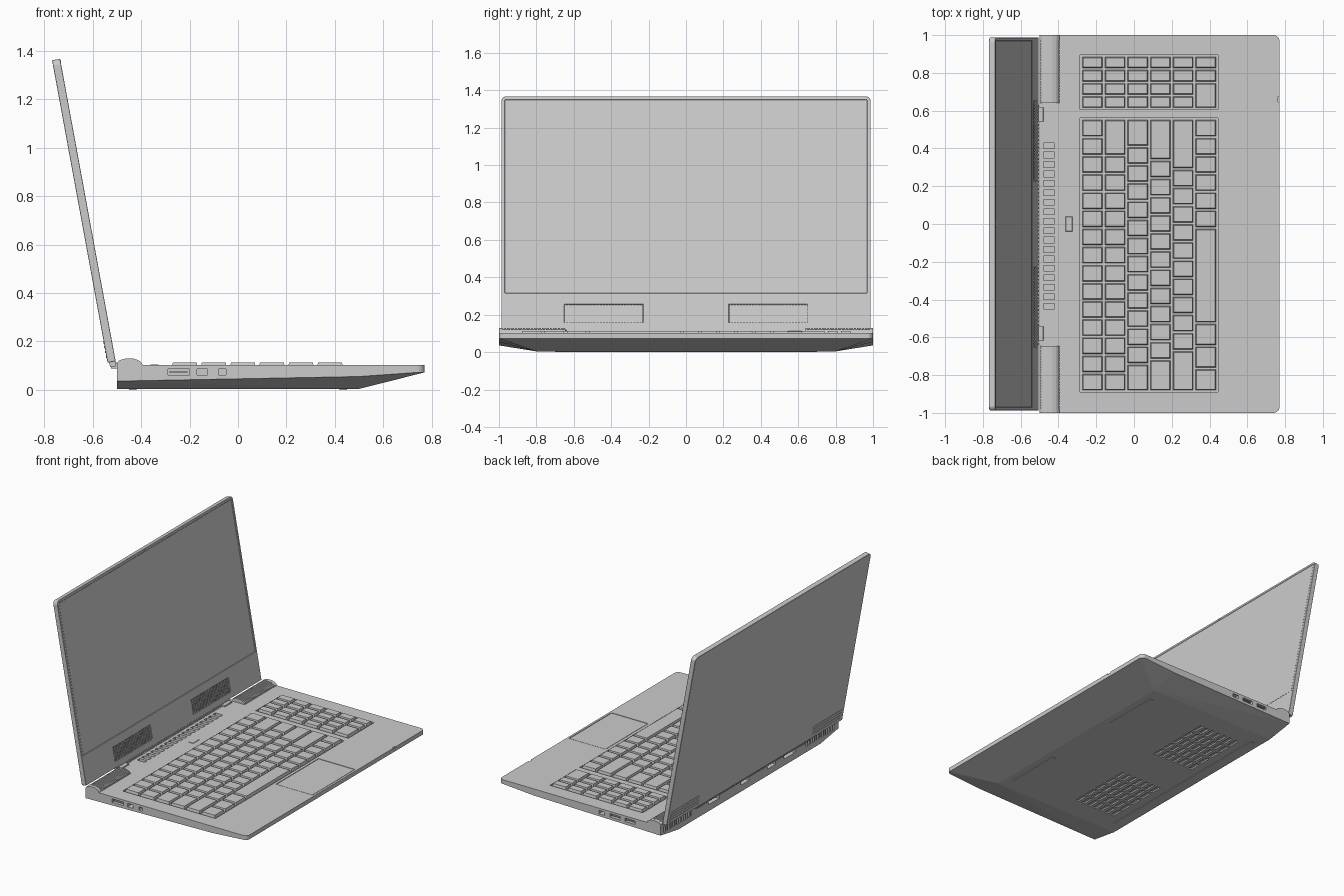
import bpy, bmesh, math
from mathutils import Matrix, Vector

if "Cube" in bpy.data.objects:
    bpy.data.objects.remove(bpy.data.objects["Cube"])

DECK = 0.102


def finish(bm, name, matrix=None, bevel=0):
    bmesh.ops.recalc_face_normals(bm, faces=bm.faces)
    me = bpy.data.meshes.new(name)
    bm.to_mesh(me)
    bm.free()
    ob = bpy.data.objects.new(name, me)
    bpy.context.collection.objects.link(ob)
    if matrix:
        ob.matrix_world = matrix
    if bevel:
        m = ob.modifiers.new("bevel", 'BEVEL')
        m.width, m.segments, m.limit_method = bevel, 2, 'ANGLE'
    return ob


def add_box(bm, x0, x1, y0, y1, z0, z1, taper=0):
    lo = [(x0, y0), (x1, y0), (x1, y1), (x0, y1)]
    hi = [(x0 + taper, y0 + taper), (x1 - taper, y0 + taper),
          (x1 - taper, y1 - taper), (x0 + taper, y1 - taper)]
    b = [bm.verts.new((*p, z0)) for p in lo]
    t = [bm.verts.new((*p, z1)) for p in hi]
    bm.faces.new(b[::-1])
    bm.faces.new(t)
    for i in range(4):
        j = (i + 1) % 4
        bm.faces.new((b[i], b[j], t[j], t[i]))


def add_prism(bm, profile, y0, y1):
    a = [bm.verts.new((x, y0, z)) for x, z in profile]
    b = [bm.verts.new((x, y1, z)) for x, z in profile]
    bm.faces.new(a)
    bm.faces.new(b[::-1])
    for i in range(len(a)):
        j = (i + 1) % len(a)
        bm.faces.new((a[j], a[i], b[i], b[j]))


def boxes(name, items, matrix=None, bevel=0):
    bm = bmesh.new()
    for it in items:
        add_box(bm, *it)
    return finish(bm, name, matrix, bevel)


def cut(ob, items, matrix=None):
    cutter = boxes("cutter", items, matrix)
    cutter.hide_render = True
    m = ob.modifiers.new("cut", 'BOOLEAN')
    m.object, m.operation, m.solver = cutter, 'DIFFERENCE', 'EXACT'
    bpy.context.view_layer.objects.active = ob
    bpy.ops.object.modifier_apply(modifier=m.name)
    bpy.data.objects.remove(cutter)


# Base shell: hull with flared underside and rounded front corners
pts = [(-0.5, 1, DECK), (-0.5, 1, 0.036), (0.5, 1, 0.055),
       (-0.5, 0.8, 0.004), (0.5, 0.8, 0.004)]
for i in range(6):
    a = math.radians(18 * i)
    x, y = 0.74 + 0.03 * math.cos(a), 0.97 + 0.03 * math.sin(a)
    pts += [(x, y, DECK), (x, y, 0.072)]
bm = bmesh.new()
for x, y, z in pts:
    for s in (-1, 1):
        bm.verts.new((x, s * y, z))
bmesh.ops.convex_hull(bm, input=bm.verts[:])
bmesh.ops.delete(bm, geom=[v for v in bm.verts if not v.link_faces], context='VERTS')
bmesh.ops.dissolve_limit(bm, angle_limit=0.01, verts=bm.verts[:], edges=bm.edges[:])
base = finish(bm, "base_shell")

# Keyboard wells, touchpad pocket and finger notch
cut(base, [(-0.285, 0.445, -0.89, 0.56, 0.093, 0.12),
           (-0.285, 0.445, 0.605, 0.895, 0.093, 0.12),
           (0.465, 0.755, -0.24, 0.24, 0.097, 0.12),
           (0.762, 0.79, 0.645, 0.675, 0.094, 0.12)])
# Deck vent slots behind the keyboard
cut(base, [(-0.48, -0.42, -0.45 + 0.05 * i, -0.42 + 0.05 * i, 0.085, 0.12) for i in range(18)])
# Rear exhausts and rear ports
rear = [(-0.52, -0.475, s * 0.8 - 0.15 + 0.025 * i, s * 0.8 - 0.135 + 0.025 * i, 0.045, 0.088)
        for s in (-1, 1) for i in range(13)]
rear += [(-0.52, -0.47, y - w, y + w, 0.05, 0.075)
         for y, w in ((-0.45, 0.06), (-0.25, 0.045), (0.05, 0.045), (0.4, 0.06))]
cut(base, rear)
# Side ports
ports = [(x, x + w, -1.05, -0.95, 0.062, 0.086)
         for x, w in ((-0.29, 0.09), (-0.17, 0.045), (-0.08, 0.03))]
ports += [(x, x + w, 0.95, 1.05, 0.062, 0.086)
          for x, w in ((-0.3, 0.08), (-0.18, 0.08), (-0.06, 0.045))]
cut(base, ports)
# Underside intake slots
cut(base, [(-0.36 + 0.05 * j, -0.335 + 0.05 * j, s * 0.4 - 0.24 + 0.1 * i, s * 0.4 - 0.16 + 0.1 * i, -0.02, 0.014)
           for s in (-1, 1) for i in range(5) for j in range(7)])

# Port tongues
boxes("port_tongues", [(x + 0.008, x + w - 0.008, s * 0.975 - 0.02, s * 0.975 + 0.02, 0.072, 0.077)
                       for s, x, w in ((-1, -0.29, 0.09), (1, -0.3, 0.08), (1, -0.18, 0.08))])
# Rubber feet
boxes("rubber_feet", [(-0.45, -0.42, -0.7, 0.7, 0.0, 0.006),
                      (0.42, 0.45, -0.7, -0.3, 0.0, 0.006),
                      (0.42, 0.45, 0.3, 0.7, 0.0, 0.006)])
# Touchpad and power button
boxes("touchpad", [(0.469, 0.751, -0.236, 0.236, 0.094, 0.101)])
boxes("power_button", [(-0.365, -0.325, -0.04, 0.04, 0.1, 0.105, 0.004)])

# Keys: row widths in key units
ROWS = [[1] * 15,
        [1] * 13 + [2],
        [1.5] + [1] * 12 + [1.5],
        [1.75] + [1] * 11 + [2.25],
        [2.25] + [1] * 10 + [2.75],
        [1.25] * 3 + [5.25] + [1] * 6]
PAD = [[1] * 4, [1] * 4, [1] * 4, [1] * 4, [1] * 4, [2, 1, 1]]
pitch = 0.72 / 6


def key_block(name, rows, y0, y1):
    items = []
    for r, row in enumerate(rows):
        unit, y = (y1 - y0) / sum(row), y0
        x = -0.28 + r * pitch
        for w in row:
            items.append((x + 0.006, x + pitch - 0.006, y + 0.005, y + w * unit - 0.005,
                          0.09, 0.114, 0.005))
            y += w * unit
    return boxes(name, items)


key_block("main_keys", ROWS, -0.885, 0.555)
key_block("number_keys", PAD, 0.61, 0.89)

# Finned rear corner housings
prof = [(-0.5, 0.098), (-0.5, 0.112), (-0.488, 0.123), (-0.465, 0.129), (-0.432, 0.129),
        (-0.41, 0.122), (-0.397, 0.111), (-0.393, 0.098)]
core = [(-0.447 + (x + 0.447) * 0.92, 0.098 + (z - 0.098) * 0.84) for x, z in prof]
for s, side in ((-1, "left"), (1, "right")):
    bm = bmesh.new()
    add_prism(bm, core, s * 0.82 - 0.175, s * 0.82 + 0.175)
    for i in range(25):
        y = s * 0.82 - 0.18 + 0.36 * i / 25
        add_prism(bm, prof, y, y + 0.0085)
    add_prism(bm, prof, s * 0.99 - 0.01, s * 0.99 + 0.01)
    finish(bm, side + "_rear_housing")

# Lid frame: local z runs up the lid, local +x faces the user
L, T, W = 1.27, 0.017, 0.987
LID = Matrix.Translation((-0.522, 0, 0.115)) @ Matrix.Rotation(math.radians(-10.4), 4, 'Y')

# Lid shell with rounded top corners
bm = bmesh.new()
add_box(bm, -T, T, -W, W, 0, L)
corners = [e for e in bm.edges
           if all(v.co.z > L - 0.01 for v in e.verts) and abs(e.verts[0].co.y - e.verts[1].co.y) < 0.01]
bmesh.ops.bevel(bm, geom=corners, offset=0.025, segments=5, affect='EDGES', profile=0.5)
lid = finish(bm, "lid_shell", LID)
cut(lid, [(T - 0.003, T + 0.02, -0.97, 0.97, 0.2, 1.252)]
    + [(T - 0.008, T + 0.02, s * 0.44 - 0.21, s * 0.44 + 0.21, 0.04, 0.14) for s in (-1, 1)], LID)
m = lid.modifiers.new("bevel", 'BEVEL')
m.width, m.segments, m.limit_method, m.angle_limit = 0.003, 1, 'ANGLE', math.radians(50)

# Screen panel and webcam
boxes("screen_panel", [(T - 0.004, T - 0.0015, -0.968, 0.968, 0.202, 1.25)], LID)
boxes("webcam", [(T - 0.002, T + 0.001, -0.008, 0.008, 1.256, 1.264)], LID)

# Speaker grilles: lattice of bars in the chin pockets
bars = []
for s in (-1, 1):
    c = s * 0.44
    bars += [(T - 0.009, T - 0.001, c - 0.206 + 0.0163 * i, c - 0.2 + 0.0163 * i, 0.04, 0.14)
             for i in range(26)]
    bars += [(T - 0.009, T - 0.002, c - 0.21, c + 0.21, 0.053 + 0.0163 * i, 0.058 + 0.0163 * i)
             for i in range(5)]
boxes("speaker_grilles", bars, LID)

# Ribbed hinge bar under the lid
bm = bmesh.new()
add_box(bm, -0.006, 0.012, -0.64, 0.64, -0.018, 0.002)
for i in range(64):
    y = -0.64 + 0.02 * i
    add_box(bm, -0.01, 0.016, y, y + 0.01, -0.02, 0.002)
finish(bm, "hinge_bar", LID)

# Hinge arms joining lid and base
boxes("hinge_arms", [(-0.525, -0.48, s * 0.58 - 0.04, s * 0.58 + 0.04, 0.088, 0.112) for s in (-1, 1)],
      bevel=0.003)
# Rear trim strip on the lid back
boxes("lid_back_trim", [(-T - 0.002, -T + 0.002, s * 0.8 - 0.16, s * 0.8 + 0.16, 0.02 + 0.02 * i, 0.03 + 0.02 * i)
                        for s in (-1, 1) for i in range(4)], LID)
